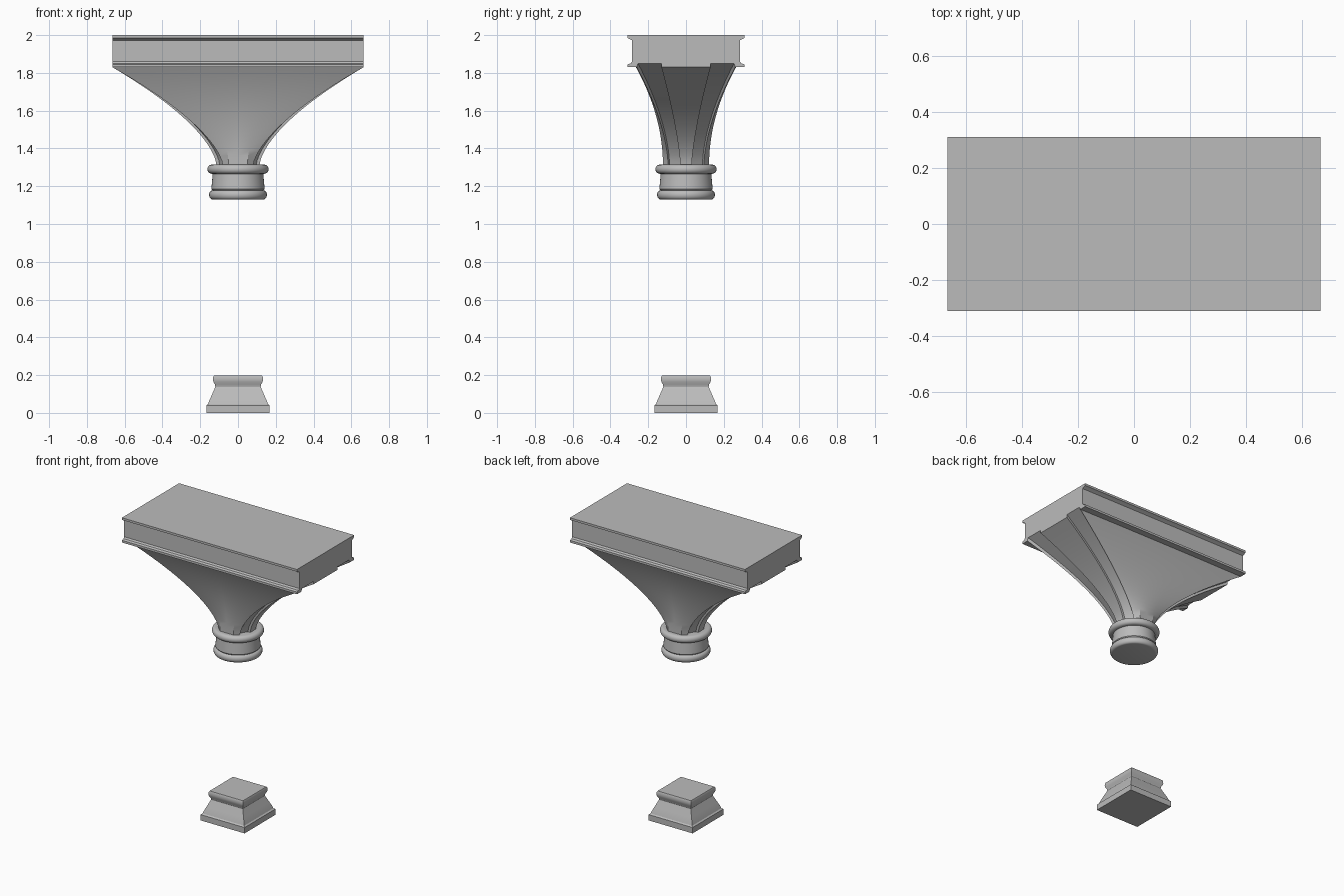
import bpy, bmesh, math

cube = bpy.data.objects.get("Cube")
if cube:
    bpy.data.objects.remove(cube)

stone = bpy.data.materials.new("grey stone")
stone.use_nodes = True
colour = (0.5, 0.5, 0.5, 1)
stone.diffuse_color = colour
stone.node_tree.nodes["Principled BSDF"].inputs["Base Color"].default_value = colour


def loft(name, rings, angle=30):
    """Join closed rings of equal length, cap both ends, smooth below the angle."""
    bm = bmesh.new()
    rows = [[bm.verts.new(p) for p in ring] for ring in rings]
    n = len(rows[0])
    for low, high in zip(rows, rows[1:]):
        for i in range(n):
            j = (i + 1) % n
            bm.faces.new((low[i], low[j], high[j], high[i]))
    bm.faces.new(rows[0][::-1])
    bm.faces.new(rows[-1])
    bmesh.ops.recalc_face_normals(bm, faces=bm.faces)
    mesh = bpy.data.meshes.new(name)
    bm.to_mesh(mesh)
    bm.free()
    mesh.materials.append(stone)
    obj = bpy.data.objects.new(name, mesh)
    bpy.context.collection.objects.link(obj)
    bpy.ops.object.select_all(action='DESELECT')
    obj.select_set(True)
    bpy.context.view_layer.objects.active = obj
    bpy.ops.object.shade_smooth_by_angle(angle=math.radians(angle))
    return obj


def turned(name, profile, sides, turn=0.0, stretch=1.0):
    """Revolve a (radius, height) profile about the vertical axis."""
    angles = [turn + 2 * math.pi * i / sides for i in range(sides)]
    return loft(name, [[(r * stretch * math.cos(a), r * stretch * math.sin(a), z)
                        for a in angles] for r, z in profile])


def bead(radius, bulge, low, high, steps=10):
    """Half-round moulding profile."""
    mid, half = (low + high) / 2, (high - low) / 2
    return [(radius + bulge * math.cos(a), mid + half * math.sin(a))
            for a in (math.pi * (i / steps - 0.5) for i in range(steps + 1))]


# Square moulded plinth
turned("plinth", [(.167, 0), (.167, .04), (.158, .047), (.152, .065), (.141, .09),
                  (.128, .12), (.12, .138), (.122, .15), (.13, .164), (.132, .175),
                  (.131, .19), (.127, .198)], 4, math.pi / 4, math.sqrt(2))

# Round collar with two beads
turned("collar", bead(.135, .018, 1.13, 1.178) + [(.141, 1.185), (.134, 1.265)]
       + bead(.14, .022, 1.266, 1.314), 48)

# Long slab with a lip along the top and bottom of both sides
half = [(.26, 1.855), (.26, 1.83), (.31, 1.83), (.31, 1.845), (.293, 1.85),
        (.285, 1.86), (.285, 1.972), (.293, 1.977), (.31, 1.985), (.31, 2.0)]
outline = half + [(-y, z) for y, z in reversed(half)]
loft("slab", [[(x, y, z) for y, z in outline] for x in (-.665, .665)])

# Flared bracket: broad faces, with sunken bands either side of each end panel
BOTTOM, TOP, UNDERSIDE = 1.31, 1.83, 1.855


def bracket_ring(s, cap=False):
    end = .114 + .551 * s ** 1.6
    face = .122 + .143 * s ** 2
    fold = .05 + .3 * s ** 1.9
    corner = end - .034 * (1 - s)
    inner = .03 + .1 * s ** 1.4
    outer = .095 + .167 * s ** 1.7
    z = BOTTOM + (TOP - BOTTOM) * s
    sunk = z + .02 * s
    back = .018 * (1 - s)
    quarter = [(end, 0, z), (end, inner, z), (end - back, inner, sunk),
               (corner - back, outer - .008, sunk), (corner, outer, z),
               (fold, face, z), (0, face, z)]
    side = quarter + [(-x, y, h) for x, y, h in quarter[-2::-1]]
    ring = side + [(x, -y, h) for x, y, h in side[-2:0:-1]]
    return [(x, y, UNDERSIDE) for x, y, h in ring] if cap else ring


steps = 20
loft("flared_bracket",
     [bracket_ring(i / steps) for i in range(steps + 1)] + [bracket_ring(1, True)], 25)
